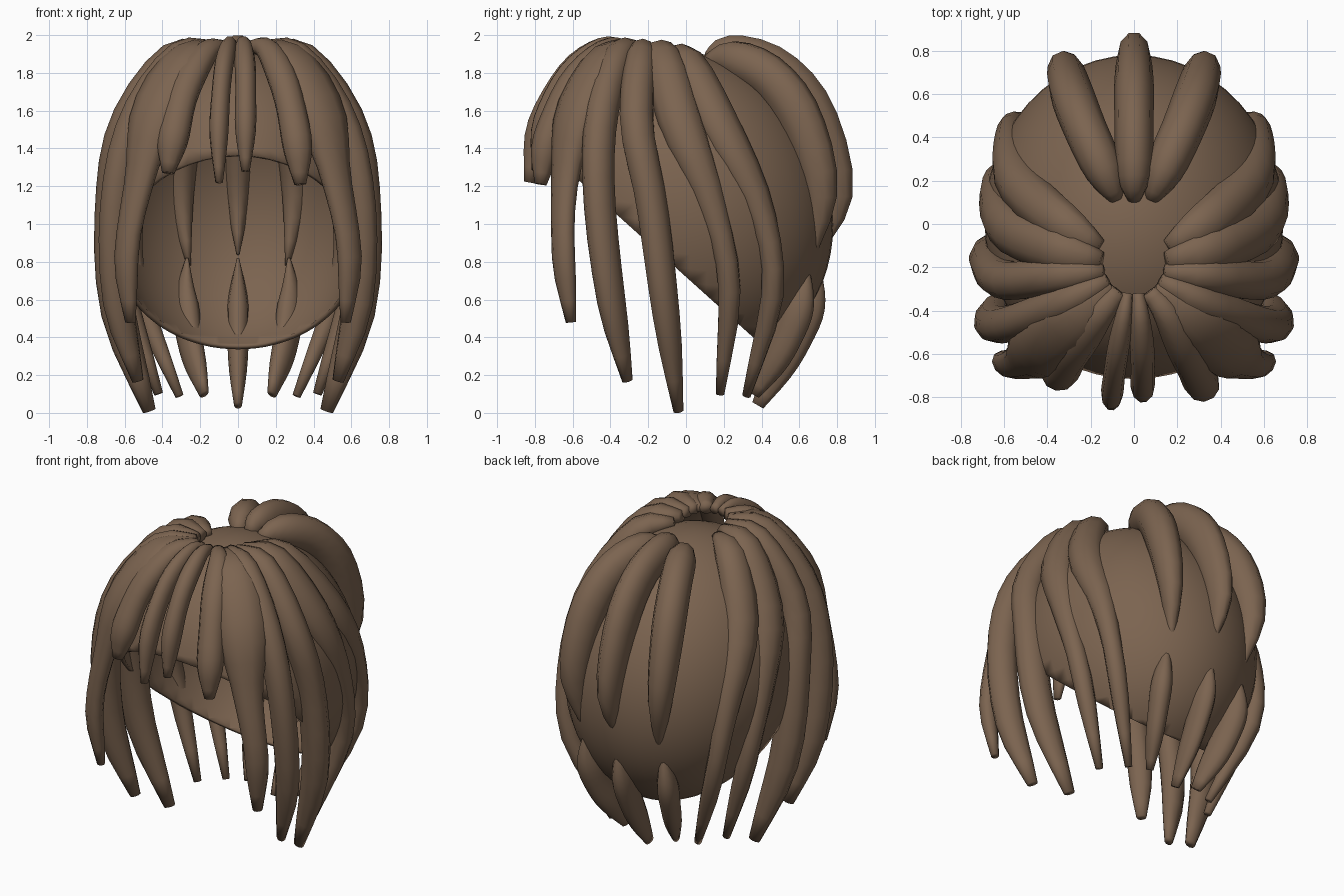
import bpy, bmesh, math
from mathutils import Vector

default_cube = bpy.data.objects.get("Cube")
if default_cube:
    bpy.data.objects.remove(default_cube, do_unlink=True)

# Single hair colour
brown = bpy.data.materials.new("hair brown")
brown.use_nodes = True
colour = (0.2, 0.127, 0.08, 1)
brown.diffuse_color = colour
brown.node_tree.nodes["Principled BSDF"].inputs["Base Color"].default_value = colour

CENTRE = Vector((0, 0.02, 1.08))


def finish(bm, name):
    """Turn a bmesh into a smooth shaded, coloured object."""
    bmesh.ops.recalc_face_normals(bm, faces=bm.faces)
    mesh = bpy.data.meshes.new(name)
    bm.to_mesh(mesh)
    bm.free()
    mesh.materials.append(brown)
    mesh.shade_smooth()
    obj = bpy.data.objects.new(name, mesh)
    bpy.context.collection.objects.link(obj)
    return obj


def spline(points, t):
    """Catmull-Rom position along the control points, t from 0 to 1."""
    pts = [2 * points[0] - points[1], *points, 2 * points[-1] - points[-2]]
    s = t * (len(points) - 1)
    i = min(int(s), len(points) - 2)
    f = s - i
    a, b, c, d = pts[i:i + 4]
    return 0.5 * (2 * b + (c - a) * f + (2 * a - 5 * b + 4 * c - d) * f ** 2
                  + (3 * b - a - 3 * c + d) * f ** 3)


def lock(name, path, width, depth, tip_depth, profile, rings=17, sides=10):
    """Sweep a flattened oval along a path; the profile scales it from root to tip."""
    points = [Vector(p) for p in path]
    scales = [Vector((s, 0, 0)) for s in profile]
    bm = bmesh.new()
    loops = []
    for k in range(rings):
        t = k / (rings - 1)
        pos = spline(points, t)
        tangent = (spline(points, min(t + 0.02, 1)) - spline(points, max(t - 0.02, 0))).normalized()
        side = tangent.cross(pos - CENTRE).normalized()
        out = side.cross(tangent)
        size = spline(scales, t).x
        thick = depth + (tip_depth - depth) * t
        loops.append([bm.verts.new(pos + size * (width * math.cos(a) * side + thick * math.sin(a) * out))
                      for a in (math.tau * j / sides for j in range(sides))])
    for low, high in zip(loops, loops[1:]):
        for j in range(sides):
            n = (j + 1) % sides
            bm.faces.new((low[j], low[n], high[n], high[j]))
    bm.faces.new(loops[0])
    bm.faces.new(loops[-1])
    return finish(bm, name)


def lock_pair(name, path, *shape):
    """The same lock on both sides of the head."""
    for label, sign in (("left", 1), ("right", -1)):
        lock(f"{label}_{name}", [(sign * x, y, z) for x, y, z in path], *shape)


# Scalp cap: a leaning ellipsoid cut by a sloping plane that opens the face and neck
bm = bmesh.new()
bmesh.ops.create_uvsphere(bm, u_segments=48, v_segments=32, radius=1)
for v in bm.verts:
    v.co = CENTRE + Vector((v.co.x * 0.69, v.co.y * 0.76, v.co.z * 0.83 - v.co.y * 0.08))
bmesh.ops.bisect_plane(bm, geom=bm.verts[:] + bm.edges[:] + bm.faces[:],
                       plane_co=(0, 0.4, 0.36), plane_no=(0, 0.9, 1), clear_inner=True)
cap = finish(bm, "scalp_cap")
shell = cap.modifiers.new("Thickness", "SOLIDIFY")
shell.thickness = 0.025
shell.offset = -1

# Root-to-tip profiles
temple_taper = (0.3, 0.75, 1, 1, 0.65, 0.5, 0.45, 0.2)
long_taper = (0.4, 0.85, 1, 1, 0.95, 0.9, 0.75, 0.3)
rear_taper = (0.4, 0.85, 1, 1, 0.75, 0.55, 0.5, 0.2)
fringe_taper = (0.5, 0.75, 1, 1, 1, 0.4)
back_taper = (0.35, 0.9, 1, 1, 0.75, 0.1)
nape_taper = (0.1, 0.6, 1, 0.95, 0.8, 0.35)

# Fringe
lock("fringe_centre_right", [(-0.03, -0.32, 1.94), (-0.05, -0.44, 1.94), (-0.08, -0.62, 1.8),
     (-0.1, -0.77, 1.53), (-0.1, -0.83, 1.22)], 0.05, 0.06, 0.07, fringe_taper)
lock("fringe_centre_left", [(0.02, -0.32, 1.94), (0.03, -0.44, 1.94), (0.04, -0.62, 1.79),
     (0.04, -0.74, 1.55), (0.04, -0.79, 1.28)], 0.055, 0.06, 0.07, fringe_taper)
lock("fringe_right", [(-0.07, -0.31, 1.94), (-0.17, -0.43, 1.91), (-0.28, -0.58, 1.72),
     (-0.34, -0.68, 1.48), (-0.37, -0.72, 1.27)], 0.085, 0.07, 0.08, fringe_taper)
lock("fringe_left", [(0.07, -0.31, 1.94), (0.16, -0.43, 1.92), (0.25, -0.61, 1.73),
     (0.31, -0.73, 1.45), (0.33, -0.77, 1.21)], 0.08, 0.07, 0.08, fringe_taper)

# Long side locks, from the temple to the back
lock_pair("temple_lock", [(0.1, -0.29, 1.94), (0.27, -0.43, 1.88), (0.43, -0.57, 1.6),
          (0.52, -0.64, 1.24), (0.59, -0.65, 0.85), (0.57, -0.61, 0.48)],
          0.15, 0.075, 0.12, temple_taper)
lock_pair("cheek_lock", [(0.12, -0.26, 1.94), (0.32, -0.36, 1.88), (0.54, -0.45, 1.56),
          (0.64, -0.46, 1.15), (0.64, -0.4, 0.62), (0.53, -0.31, 0.17)],
          0.085, 0.08, 0.11, long_taper)
lock_pair("ear_lock", [(0.14, -0.22, 1.93), (0.36, -0.24, 1.87), (0.59, -0.26, 1.52),
          (0.66, -0.18, 1.1), (0.64, -0.11, 0.56), (0.47, -0.04, 0.01)],
          0.09, 0.08, 0.12, long_taper)
lock_pair("side_lock", [(0.15, -0.17, 1.92), (0.36, -0.12, 1.86), (0.57, -0.02, 1.51),
          (0.64, 0.13, 1.12), (0.61, 0.23, 0.68), (0.42, 0.18, 0.1)],
          0.115, 0.085, 0.12, rear_taper)
lock_pair("rear_side_lock", [(0.16, -0.11, 1.9), (0.34, 0.01, 1.84), (0.53, 0.19, 1.49),
          (0.57, 0.39, 1.08), (0.53, 0.46, 0.65), (0.31, 0.32, 0.09)],
          0.11, 0.085, 0.12, rear_taper)

# Tufts falling from the crown over the back
lock("back_tuft", [(0, 0.11, 1.87), (0, 0.23, 1.9), (0, 0.47, 1.82), (0, 0.67, 1.58),
     (0, 0.79, 1.17), (0, 0.7, 0.84)], 0.09, 0.11, 0.14, back_taper)
lock_pair("back_tuft", [(0.08, 0.11, 1.86), (0.14, 0.25, 1.87), (0.23, 0.45, 1.77),
          (0.29, 0.61, 1.54), (0.31, 0.71, 1.17), (0.26, 0.65, 0.78)],
          0.1, 0.11, 0.13, back_taper)

# Nape locks below the tufts
lock("nape_lock", [(0, 0.69, 0.82), (0, 0.66, 0.6), (0, 0.56, 0.35), (0, 0.38, 0.04)],
     0.06, 0.09, 0.1, nape_taper)
lock_pair("nape_lock", [(0.27, 0.63, 0.82), (0.28, 0.6, 0.6), (0.25, 0.51, 0.36),
          (0.18, 0.36, 0.1)], 0.065, 0.09, 0.1, nape_taper)
